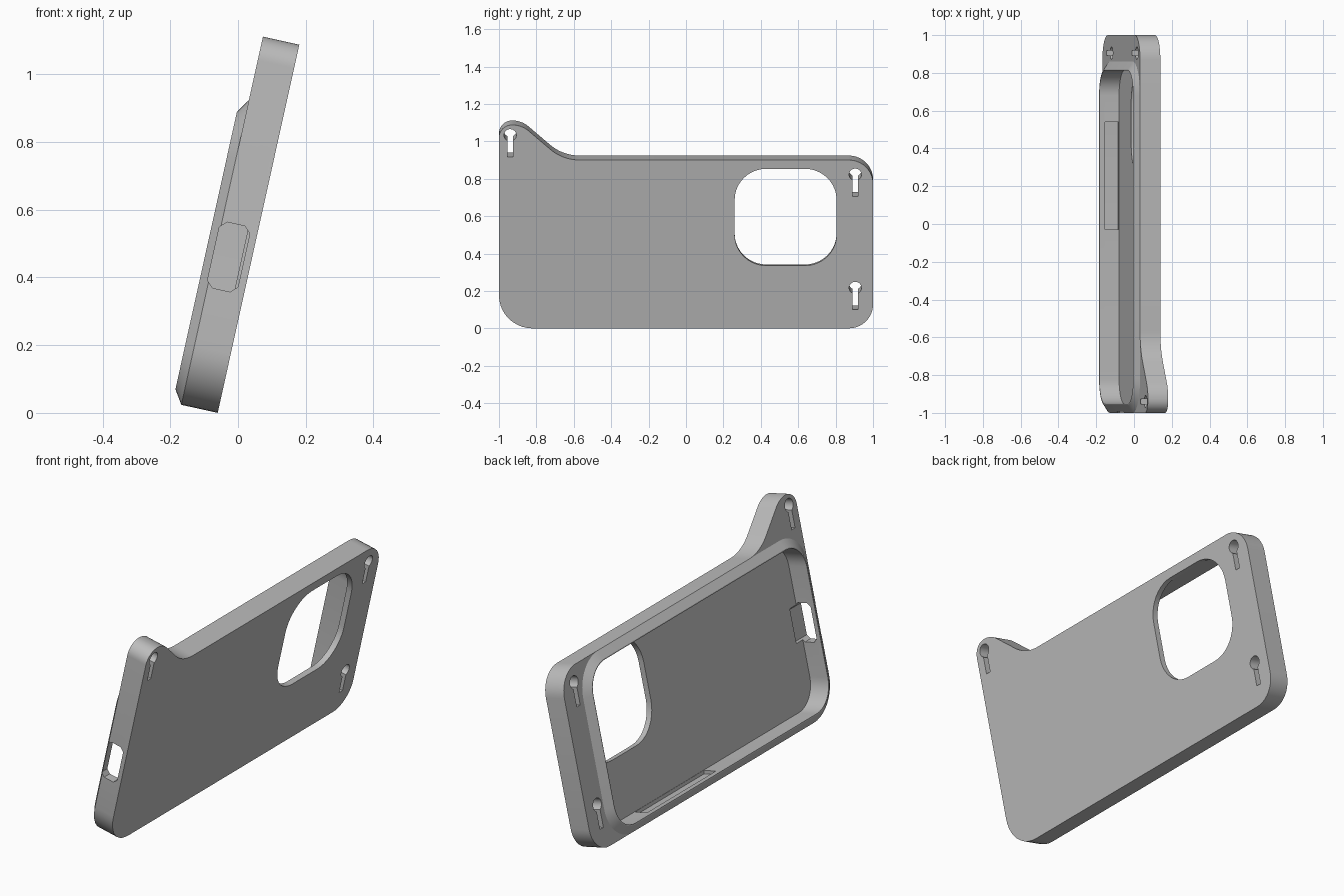
import bpy, bmesh, math
from mathutils import Vector

if "Cube" in bpy.data.objects:
    bpy.data.objects.remove(bpy.data.objects["Cube"], do_unlink=True)

TILT = math.radians(12.5)
S, C = math.sin(TILT), math.cos(TILT)
FLOOR, PLATE, RIM = 0.03, 0.11, 0.137

grey = bpy.data.materials.new("warm_grey")
grey.use_nodes = True
grey.diffuse_color = (0.5, 0.5, 0.5, 1)
grey.node_tree.nodes["Principled BSDF"].inputs["Base Color"].default_value = (0.5, 0.5, 0.5, 1)


def place(u, v, w):
    """Leaning frame: u along the length, v up the slope, w out of the tray."""
    return Vector((-0.06 + S * v - C * w, u, C * v + S * w))


def fillet(corners, steps=10):
    """Round each (u, v, radius) corner of a closed outline."""
    out = []
    for i, (u, v, r) in enumerate(corners):
        p = Vector((u, v))
        if r == 0:
            out.append(p)
            continue
        a = (Vector(corners[i - 1][:2]) - p).normalized()
        b = (Vector(corners[(i + 1) % len(corners)][:2]) - p).normalized()
        half = a.angle(b) / 2
        centre = p + (a + b).normalized() * (r / math.sin(half))
        start = p + a * (r / math.tan(half)) - centre
        end = p + b * (r / math.tan(half)) - centre
        sweep = math.pi - 2 * half
        for k in range(steps + 1):
            t = k / steps
            d = start * math.sin((1 - t) * sweep) + end * math.sin(t * sweep)
            out.append(centre + d / math.sin(sweep))
    return out


def box(u0, u1, v0, v1, r):
    return fillet([(u0, v0, r), (u1, v0, r), (u1, v1, r), (u0, v1, r)])


def solid(name, *rings):
    """Closed solid lofted through rings of local (u, v, w) points."""
    bm = bmesh.new()
    loops = [[bm.verts.new(place(*p)) for p in ring] for ring in rings]
    n = len(loops[0])
    for lo, hi in zip(loops, loops[1:]):
        for i in range(n):
            j = (i + 1) % n
            bm.faces.new((lo[i], lo[j], hi[j], hi[i]))
    bm.faces.new(loops[0])
    bm.faces.new(loops[-1])
    bmesh.ops.recalc_face_normals(bm, faces=bm.faces)
    mesh = bpy.data.meshes.new(name)
    bm.to_mesh(mesh)
    bm.free()
    mesh.materials.append(grey)
    obj = bpy.data.objects.new(name, mesh)
    bpy.context.collection.objects.link(obj)
    return obj


def extrude(name, outline, w0, w1):
    return solid(name, *[[(p[0], p[1], w) for p in outline] for w in (w0, w1)])


def keyhole(u, v, r=0.033, half=0.014, drop=0.12):
    """Round head with a narrow slot below."""
    a0 = math.asin(half / r)
    head = []
    for k in range(25):
        a = -math.pi / 2 + a0 + k / 24 * (2 * math.pi - 2 * a0)
        head.append((u + r * math.cos(a), v + r * math.sin(a)))
    return head + [(u - half, v - drop), (u + half, v - drop)]


# Tray body with the raised hanging ear
body = extrude("tray_body", fillet([
    (-1, 0, 0.18), (1, 0, 0.13), (1, 0.922, 0.13), (-0.659, 0.922, 0.24),
    (-0.879, 1.114, 0.13), (-1, 1.114, 0.07)]), 0, PLATE)

# Chamfered raised lip around the pocket
i = 0.041
lip = solid("raised_lip",
            [(p.x, p.y, PLATE) for p in box(-1, 0.86, 0, 0.922, 0.18)],
            [(p.x, p.y, RIM) for p in box(-1 + i, 0.86 - i, i, 0.922 - i, 0.18 - i)])

# Cutters: pocket, lens window, side button recess, end port, keyholes
cutters = [
    extrude("pocket_cutter", box(-0.953, 0.813, 0.047, 0.875, 0.133), FLOOR, 0.2),
    extrude("window_cutter", box(0.26, 0.805, 0.343, 0.874, 0.17), -0.1, 0.06),
    extrude("recess_cutter", box(-0.03, 0.54, 0.03, 0.1, 0.001), FLOOR + 0.002, PLATE - 0.005),
]
lo, hi, bot, top, c = 0.357, 0.556, 0.022, 0.114, 0.019
port = [(lo + c, bot), (hi - c, bot), (hi, bot + c), (hi, top - c),
        (hi - c, top), (lo + c, top), (lo, top - c), (lo, bot + c)]
cutters.append(solid("port_cutter", *[[(u, v, w) for v, w in port] for u in (-1.1, -0.9)]))
for u, v in ((-0.94, 1.058), (0.905, 0.842), (0.905, 0.222)):
    cutters.append(extrude("keyhole_cutter", keyhole(u, v), -0.1, 0.2))

for part in (body, lip):
    for cutter in cutters:
        if part is lip and cutter.name.startswith(("window", "recess", "keyhole")):
            continue
        mod = part.modifiers.new("cut", 'BOOLEAN')
        mod.operation, mod.solver, mod.object = 'DIFFERENCE', 'EXACT', cutter
    bpy.ops.object.select_all(action='DESELECT')
    part.select_set(True)
    bpy.context.view_layer.objects.active = part
    for name in [m.name for m in part.modifiers]:
        bpy.ops.object.modifier_apply(modifier=name)
    bpy.ops.object.shade_smooth_by_angle(angle=math.radians(25))

for cutter in cutters:
    bpy.data.objects.remove(cutter, do_unlink=True)
